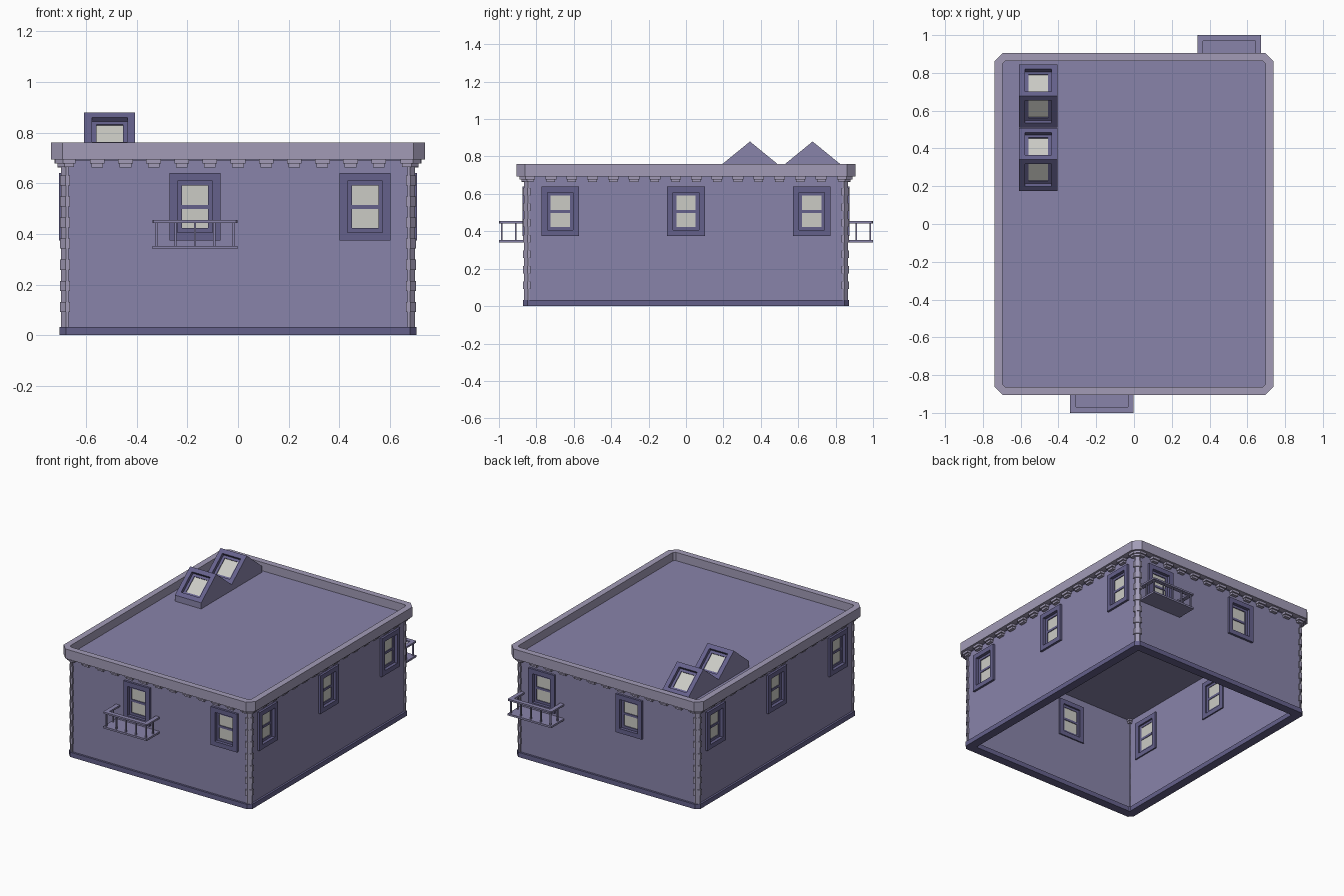
import bpy, bmesh
from math import pi
from mathutils import Matrix, Vector

if "Cube" in bpy.data.objects:
    bpy.data.objects.remove(bpy.data.objects["Cube"])

MX, MY = 2 / 3, 5 / 6          # structural half sizes (4 x 5 bays of 1/3)


def material(name, rgb):
    m = bpy.data.materials.new(name)
    m.diffuse_color = (*rgb, 1)
    m.use_nodes = True
    m.node_tree.nodes["Principled BSDF"].inputs["Base Color"].default_value = m.diffuse_color
    return m


WALL = material("wall_paint", (0.25, 0.23, 0.40))
TRIM = material("dark_trim", (0.13, 0.12, 0.26))
STONE = material("pale_stone", (0.36, 0.33, 0.47))
GLASS = material("pane", (0.60, 0.60, 0.56))


def add_object(name, mesh, mat=Matrix()):
    ob = bpy.data.objects.new(name, mesh)
    ob.matrix_world = mat
    bpy.context.collection.objects.link(ob)
    return ob


def to_mesh(name, bm, *mats):
    bmesh.ops.recalc_face_normals(bm, faces=bm.faces[:])
    me = bpy.data.meshes.new(name)
    bm.to_mesh(me)
    bm.free()
    for m in mats:
        me.materials.append(m)
    return me


def box(bm, x0, x1, y0, y1, z0, z1, mat=Matrix()):
    m = mat @ Matrix.Translation(((x0 + x1) / 2, (y0 + y1) / 2, (z0 + z1) / 2))
    m = m @ Matrix.Diagonal((x1 - x0, y1 - y0, z1 - z0, 1))
    return bmesh.ops.create_cube(bm, size=1, matrix=m)["verts"]


def prism(bm, pts, z0, z1):
    f = bm.faces.new([bm.verts.new((x, y, z0)) for x, y in pts])
    new = bmesh.ops.extrude_face_region(bm, geom=[f])["geom"]
    bmesh.ops.translate(bm, vec=(0, 0, z1 - z0),
                        verts=[v for v in new if isinstance(v, bmesh.types.BMVert)])


def octagon(offset, c):
    x, y = MX + offset, MY + offset
    return [(x, c - y), (x, y - c), (x - c, y), (c - x, y),
            (-x, y - c), (-x, c - y), (c - x, -y), (x - c, -y)]


def ring(name, out, out_c, inn, inn_c, z0, z1, mat):
    bm = bmesh.new()
    loops = [[bm.verts.new((x, y, z)) for x, y in octagon(o, c)]
             for o, c, z in ((out, out_c, z0), (out, out_c, z1),
                             (inn, inn_c, z1), (inn, inn_c, z0))]
    for a, b in zip(loops, loops[1:] + loops[:1]):
        for i in range(8):
            j = (i + 1) % 8
            bm.faces.new((a[i], a[j], b[j], b[i]))
    return add_object(name, to_mesh(name, bm, mat))


def recess(bm, face, border, depth, sash, sash_depth):
    """Sink a framed pane into a face: surround, reveal, sash, glass."""
    n = face.normal.copy()
    for inset, sink in ((border, depth), (sash, sash_depth)):
        bmesh.ops.inset_region(bm, faces=[face], thickness=inset, use_even_offset=True)
        face = bmesh.ops.extrude_discrete_faces(bm, faces=[face])["faces"][0]
        bmesh.ops.translate(bm, vec=-n * sink, verts=face.verts[:])
        face.normal_update()
    face.material_index = 1


# main shell, plinth, roof and parapet
walls = ring("walls", 0.025, 0.012, 0.0, 0.004, 0.005, 0.70, WALL)
ring("plinth", 0.039, 0.026, -0.022, 0.008, 0, 0.033, TRIM)
ring("parapet_cornice", 0.072, 0.045, 0.029, 0.014, 0.693, 0.76, STONE)
bm = bmesh.new()
prism(bm, octagon(0.031, 0.014), 0.69, 0.702)
add_object("flat_roof", to_mesh("flat_roof", bm, WALL))

# window mesh: outer wall plane is local y = 0, facing -y
bm = bmesh.new()
box(bm, -0.101, 0.101, -0.015, 0.034, -0.133, 0.133)
bm.normal_update()
front = min(bm.faces, key=lambda f: f.normal.y)
back = max(bm.faces, key=lambda f: f.normal.y)
recess(bm, front, 0.032, 0.022, 0.017, 0.006)
recess(bm, back, 0.032, 0.012, 0.017, 0.003)
box(bm, -0.053, 0.053, 0.008, 0.023, -0.008, 0.008)
window_mesh = to_mesh("window", bm, TRIM, GLASS)

# window places: position and turn for each side
WX, WY, WZ = MX + 0.025, MY + 0.025, 0.507
places = [(-0.17, -WY, 0), (0.502, -WY, 0), (-0.17, WY, pi), (0.502, WY, pi)]
for y in (-0.672, 0, 0.672):
    places += [(WX, y, pi / 2), (-WX, y, -pi / 2)]
cut = bmesh.new()
for i, (x, y, a) in enumerate(places):
    m = Matrix.Translation((x, y, WZ)) @ Matrix.Rotation(a, 4, 'Z')
    add_object(f"window_{i + 1}", window_mesh, m)
    box(cut, -0.09, 0.09, -0.1, 0.1, -0.12, 0.12, m)

# open the walls behind the windows
cutter = add_object("window_cutter", to_mesh("window_cutter", cut))
cutter.hide_render = True
mod = walls.modifiers.new("openings", 'BOOLEAN')
mod.operation, mod.solver, mod.object = 'DIFFERENCE', 'EXACT', cutter
bpy.context.view_layer.objects.active = walls
bpy.ops.object.modifier_apply(modifier=mod.name)
bpy.data.objects.remove(cutter)


# corner quoins: chamfered posts with stacked blocks and a top corbel
def corner(a, b, c, sx, sy):
    pts = [(a, a), (b, a), (b, c), (c, b), (a, b)]
    return [(sx * (MX + x), sy * (MY + y)) for x, y in pts]


bm = bmesh.new()
for sx in (-1, 1):
    for sy in (-1, 1):
        prism(bm, corner(0.003, 0.032, 0.012, sx, sy), 0.03, 0.695)
        for k in range(1, 8):
            z = 0.028 + k / 12
            prism(bm, corner(-0.003, 0.037, 0.014, sx, sy), z - 0.02, z + 0.02)
        prism(bm, corner(-0.02, 0.046, 0.018, sx, sy), 0.665, 0.68)
        prism(bm, corner(-0.026, 0.056, 0.024, sx, sy), 0.678, 0.695)
add_object("corner_quoins", to_mesh("corner_quoins", bm, STONE))

# dentils under the cornice, three per bay
bm = bmesh.new()
for half, wall, n in ((MX, WY, 11), (MY, WX, 14)):
    for side in (0, pi):
        turn = Matrix.Rotation(side + (0 if n == 11 else pi / 2), 4, 'Z')
        for k in range(n):
            c = (k - (n - 1) / 2) / 9
            box(bm, c - 0.029, c + 0.029, -wall - 0.032, -wall + 0.01, 0.677, 0.695, turn)
            box(bm, c - 0.023, c + 0.023, -wall - 0.022, -wall + 0.01, 0.663, 0.678, turn)
add_object("dentils", to_mesh("dentils", bm, STONE))

# balconies: slab, U-shaped handrail and balusters
bm = bmesh.new()
box(bm, -0.168, 0.168, -1.0, -WY + 0.01, 0.34, 0.353)
rail = [(-0.168, -WY + 0.01), (-0.168, -0.995), (-0.163, -1.0), (0.163, -1.0),
        (0.168, -0.995), (0.168, -WY + 0.01), (0.138, -WY + 0.01),
        (0.138, -0.97), (-0.138, -0.97), (-0.138, -WY + 0.01)]
prism(bm, rail, 0.442, 0.454)
posts = [(x * 0.0765, -0.985) for x in range(-2, 3)] + [(s * 0.153, -0.91) for s in (-1, 1)]
for x, y in posts:
    box(bm, x - 0.0045, x + 0.0045, y - 0.0045, y + 0.0045, 0.35, 0.445)
balcony_mesh = to_mesh("balcony", bm, WALL)
add_object("front_balcony", balcony_mesh, Matrix.Translation((-0.17, 0, 0)))
add_object("back_balcony", balcony_mesh,
           Matrix.Translation((0.504, 0, 0)) @ Matrix.Rotation(pi, 4, 'Z'))

# gabled skylights on the roof, with a pane sunk in each slope
bm = bmesh.new()
profile = [(-1 / 6, 0), (1 / 6, 0), (1 / 6, 0.044), (0, 0.18), (-1 / 6, 0.044)]
f = bm.faces.new([bm.verts.new((-0.101, y, z)) for y, z in profile])
new = bmesh.ops.extrude_face_region(bm, geom=[f])["geom"]
bmesh.ops.translate(bm, vec=(0.202, 0, 0),
                    verts=[v for v in new if isinstance(v, bmesh.types.BMVert)])
bmesh.ops.recalc_face_normals(bm, faces=bm.faces[:])
bm.normal_update()
for f in bm.faces:
    f.material_index = 2
for f in [f for f in bm.faces if 0.1 < f.normal.z < 0.95]:
    f.material_index = 0
    recess(bm, f, 0.031, 0.022, 0.018, 0.005)
skylight_mesh = to_mesh("skylight", bm, TRIM, GLASS, WALL)
for i, y in enumerate((0.342, 0.677)):
    add_object(f"skylight_{i + 1}", skylight_mesh, Matrix.Translation((-0.507, y, 0.70)))
